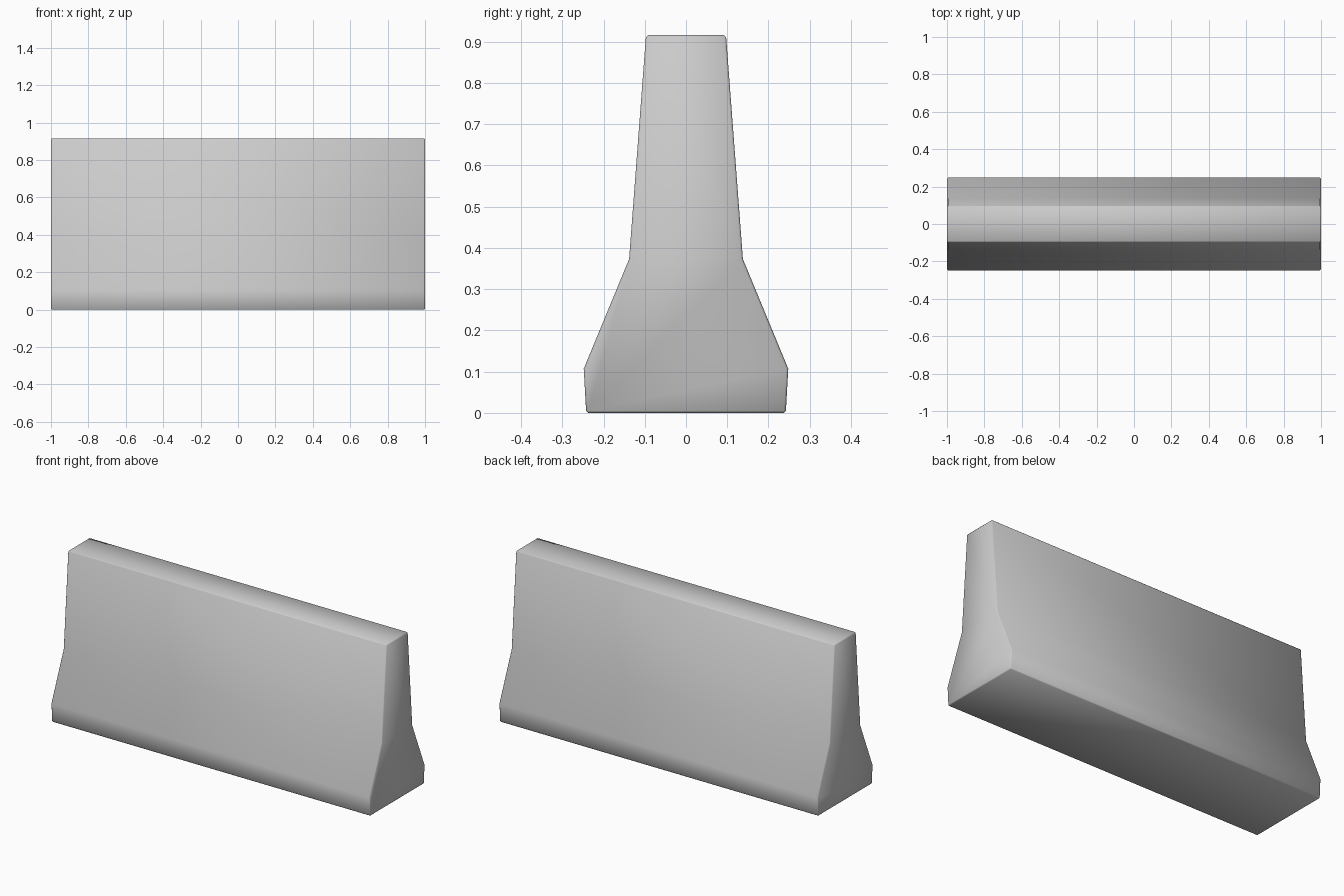
import bpy
import bmesh
from mathutils import Vector

cube = bpy.data.objects.get("Cube")
if cube:
    bpy.data.objects.remove(cube, do_unlink=True)

# Concrete colour
concrete = bpy.data.materials.new("concrete_grey")
concrete.use_nodes = True
colour = (0.6, 0.6, 0.6, 1)
concrete.diffuse_color = colour
concrete.node_tree.nodes["Principled BSDF"].inputs["Base Color"].default_value = colour

# Half profile (y, z): foot, flared slope, tapering wall
half = [(0.242, 0), (0.248, 0.107), (0.138, 0.373), (0.097, 0.916)]
profile = half + [(-y, z) for y, z in reversed(half)]

# Sweep the mirrored profile along the barrier's length
bm = bmesh.new()
end = bm.faces.new([bm.verts.new((-1, y, z)) for y, z in profile])
swept = bmesh.ops.extrude_face_region(bm, geom=[end], use_keep_orig=True)
moved = [v for v in swept["geom"] if isinstance(v, bmesh.types.BMVert)]
bmesh.ops.translate(bm, verts=moved, vec=Vector((2, 0, 0)))
bmesh.ops.recalc_face_normals(bm, faces=bm.faces)

mesh = bpy.data.meshes.new("concrete_barrier")
bm.to_mesh(mesh)
bm.free()
mesh.materials.append(concrete)
barrier = bpy.data.objects.new("concrete_barrier", mesh)
bpy.context.collection.objects.link(barrier)

# Slightly chamfered corners
bevel = barrier.modifiers.new("edge_chamfer", "BEVEL")
bevel.width = 0.005
bevel.segments = 1
bevel.limit_method = "ANGLE"
bevel.angle_limit = 1.0

# Soft shading over the bends and chamfers
bpy.context.view_layer.objects.active = barrier
barrier.select_set(True)
bpy.ops.object.shade_smooth()
